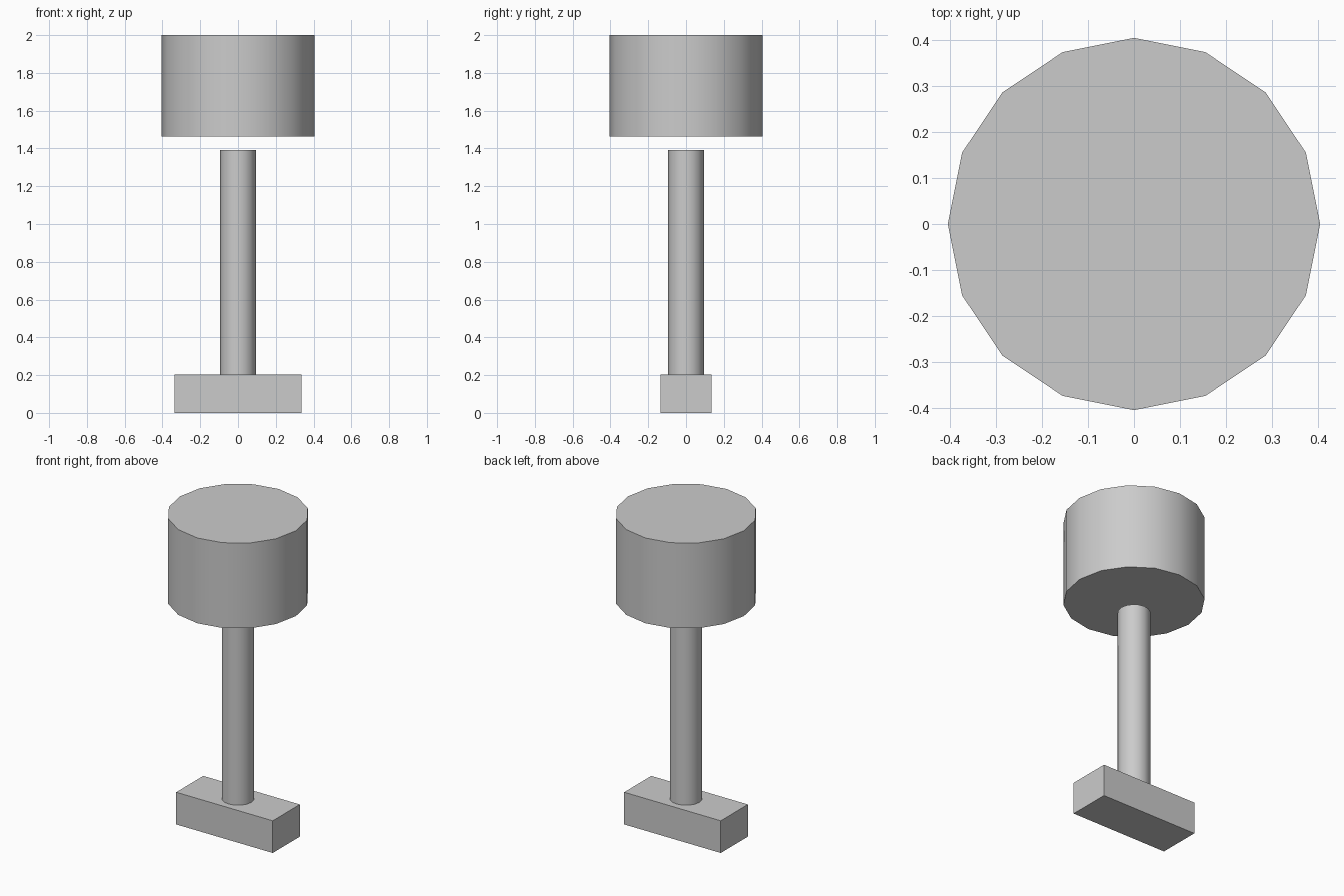
import bpy
import math

if "Cube" in bpy.data.objects:
    bpy.data.objects.remove(bpy.data.objects["Cube"])

SIDES = 16


def cylinder(name, radius, z0, z1):
    bpy.ops.mesh.primitive_cylinder_add(
        vertices=SIDES, radius=radius, depth=z1 - z0, location=(0, 0, (z0 + z1) / 2))
    obj = bpy.context.object
    obj.name = name
    bpy.ops.object.shade_smooth_by_angle(angle=math.radians(30))
    return obj


# Rectangular base block
bpy.ops.mesh.primitive_cube_add(size=1, location=(0, 0, 0.1015))
base = bpy.context.object
base.name = "base"
base.scale = (0.674, 0.27, 0.203)
bpy.ops.object.transform_apply(location=False, rotation=False, scale=True)

# Upright post, standing on the base
cylinder("post", 0.094, 0.203, 1.392)

# Closed drum floating just above the post
cylinder("drum", 0.405, 1.462, 2.0)
